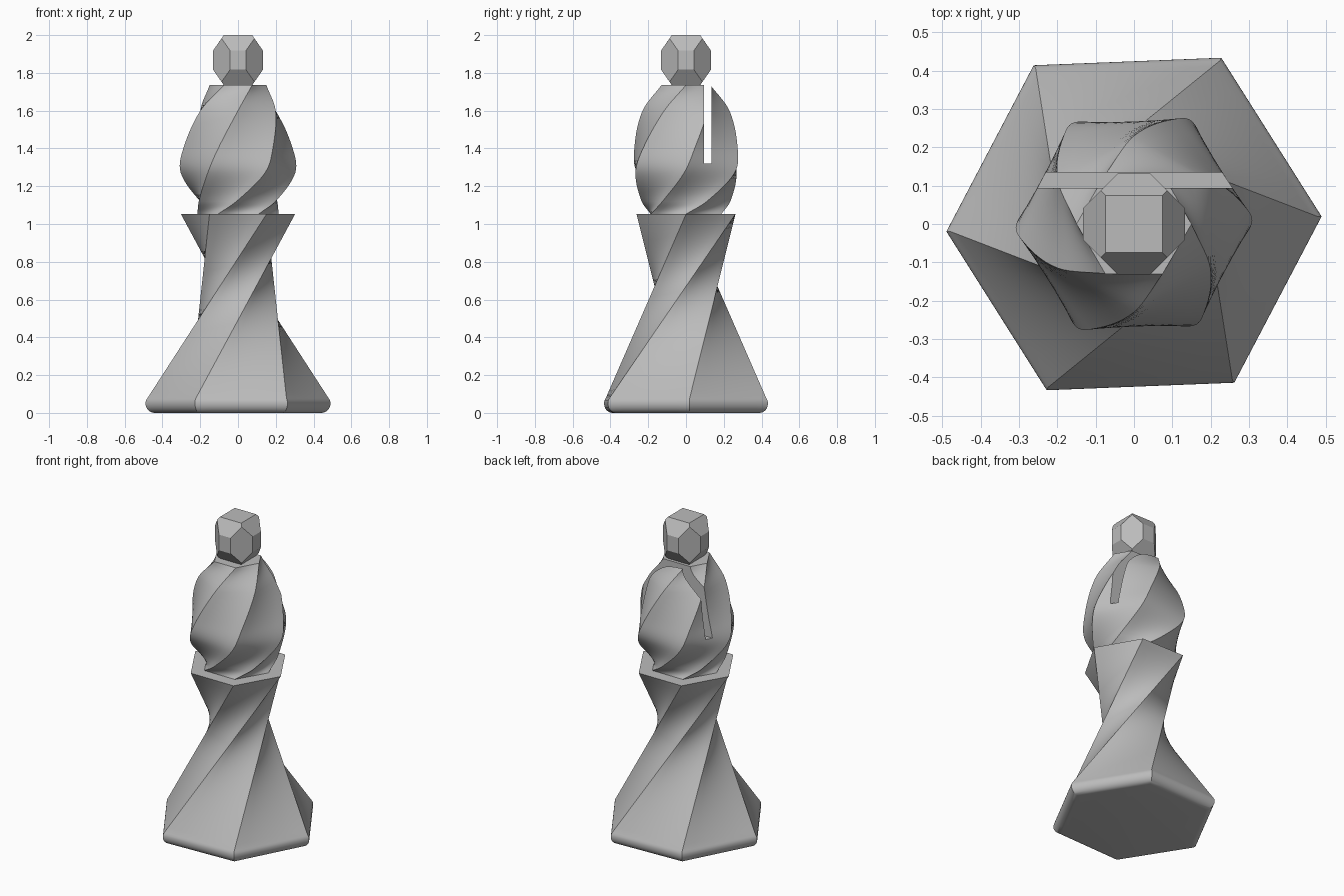
import bpy, bmesh
from math import radians, sin, cos, pi
from mathutils import Vector, Matrix

SIDES, COLS = 6, 6

old = bpy.data.objects.get("Cube")
if old:
    bpy.data.objects.remove(old)

grey = bpy.data.materials.new("matte grey")
grey.use_nodes = True
grey.diffuse_color = (0.5, 0.5, 0.5, 1)
grey.node_tree.nodes["Principled BSDF"].inputs["Base Color"].default_value = (0.5, 0.5, 0.5, 1)


def polar(r, deg, z):
    return Vector((r * cos(radians(deg)), r * sin(radians(deg)), z))


def finish(name, bm):
    bmesh.ops.recalc_face_normals(bm, faces=bm.faces)
    mesh = bpy.data.meshes.new(name)
    bm.to_mesh(mesh)
    bm.free()
    mesh.materials.append(grey)
    obj = bpy.data.objects.new(name, mesh)
    bpy.context.collection.objects.link(obj)
    return obj


def smooth(obj):
    bpy.ops.object.select_all(action='DESELECT')
    obj.select_set(True)
    bpy.context.view_layer.objects.active = obj
    bpy.ops.object.shade_smooth_by_angle(angle=radians(28))


def hex_loft(name, path):
    """Stack hexagons whose first corner follows the path."""
    bm = bmesh.new()
    rings = []
    for p in path:
        corners = [Matrix.Rotation(k * pi / 3, 3, 'Z') @ p for k in range(SIDES)]
        rings.append([bm.verts.new(corners[k].lerp(corners[(k + 1) % SIDES], c / COLS))
                      for k in range(SIDES) for c in range(COLS)])
    n = SIDES * COLS
    for low, high in zip(rings, rings[1:]):
        for i in range(n):
            j = (i + 1) % n
            bm.faces.new((low[i], low[j], high[j], high[i]))
    bm.faces.new(rings[0][::-1])
    bm.faces.new(rings[-1])
    return finish(name, bm)


def spline(points, steps):
    """Smooth curve through points of uneven height spacing."""
    tangents = []
    for i in range(len(points)):
        a, b = points[max(i - 1, 0)], points[min(i + 1, len(points) - 1)]
        tangents.append((b - a) / (b.z - a.z))
    out = []
    for i in range(len(points) - 1):
        p, q = points[i], points[i + 1]
        h = q.z - p.z
        for s in range(steps):
            t = s / steps
            out.append(p * (2*t**3 - 3*t**2 + 1) + tangents[i] * h * (t**3 - 2*t**2 + t)
                       + q * (3*t**2 - 2*t**3) + tangents[i + 1] * h * (t**3 - t**2))
    return out + [points[-1]]


# Twisted base: rounded foot, then straight ruled edges turning a third of a circle
foot_r = 0.05
foot = [polar(0.44 + foot_r * cos(radians(a)), 2.3, foot_r + foot_r * sin(radians(a)))
        for a in [-90 + 123 * i / 10 for i in range(10)]]
start, end = polar(0.53, 0, 0), polar(0.302, 120, 1.052)
wall = [start.lerp(end, 0.073 + 0.927 * i / 32) for i in range(33)]
smooth(hex_loft("twisted_base", foot + wall))

# Bulging twisted body
guide = [polar(0.215, 0, 1.052), polar(0.235, 28, 1.12), polar(0.303, 58, 1.27),
         polar(0.293, 69, 1.4), polar(0.23, 90, 1.6), polar(0.15, 120, 1.735)]
body = hex_loft("twisted_body", spline(guide, 7))

# Slot cut across the back of the body
bm = bmesh.new()
bmesh.ops.create_cube(bm, size=1, matrix=Matrix.Translation((0, 0.114, 1.62))
                      @ Matrix.Diagonal((1, 0.04, 0.6, 1)))
cutter = finish("slot_cutter", bm)
cutter.hide_render = True
mod = body.modifiers.new("slot", 'BOOLEAN')
mod.operation, mod.solver, mod.object = 'DIFFERENCE', 'EXACT', cutter
bpy.context.view_layer.objects.active = body
body.select_set(True)
bpy.ops.object.modifier_apply(modifier="slot")
bpy.data.objects.remove(cutter)
smooth(body)

# Faceted finial: mirrored corner points wrapped in a hull
bm = bmesh.new()
corner = [(0.075, 0.075, 0.1325), (0.087, 0.087, 0.1148),
          (0.1325, 0.0415, 0.05), (0.0415, 0.1325, 0.05)]
for sx in (-1, 1):
    for sy in (-1, 1):
        for sz in (-1, 1):
            for x, y, z in corner:
                bm.verts.new((sx * x, sy * y, 1.8675 + sz * z))
bmesh.ops.convex_hull(bm, input=bm.verts)
bmesh.ops.dissolve_limit(bm, angle_limit=radians(4), verts=bm.verts, edges=bm.edges)
finish("faceted_finial", bm)
